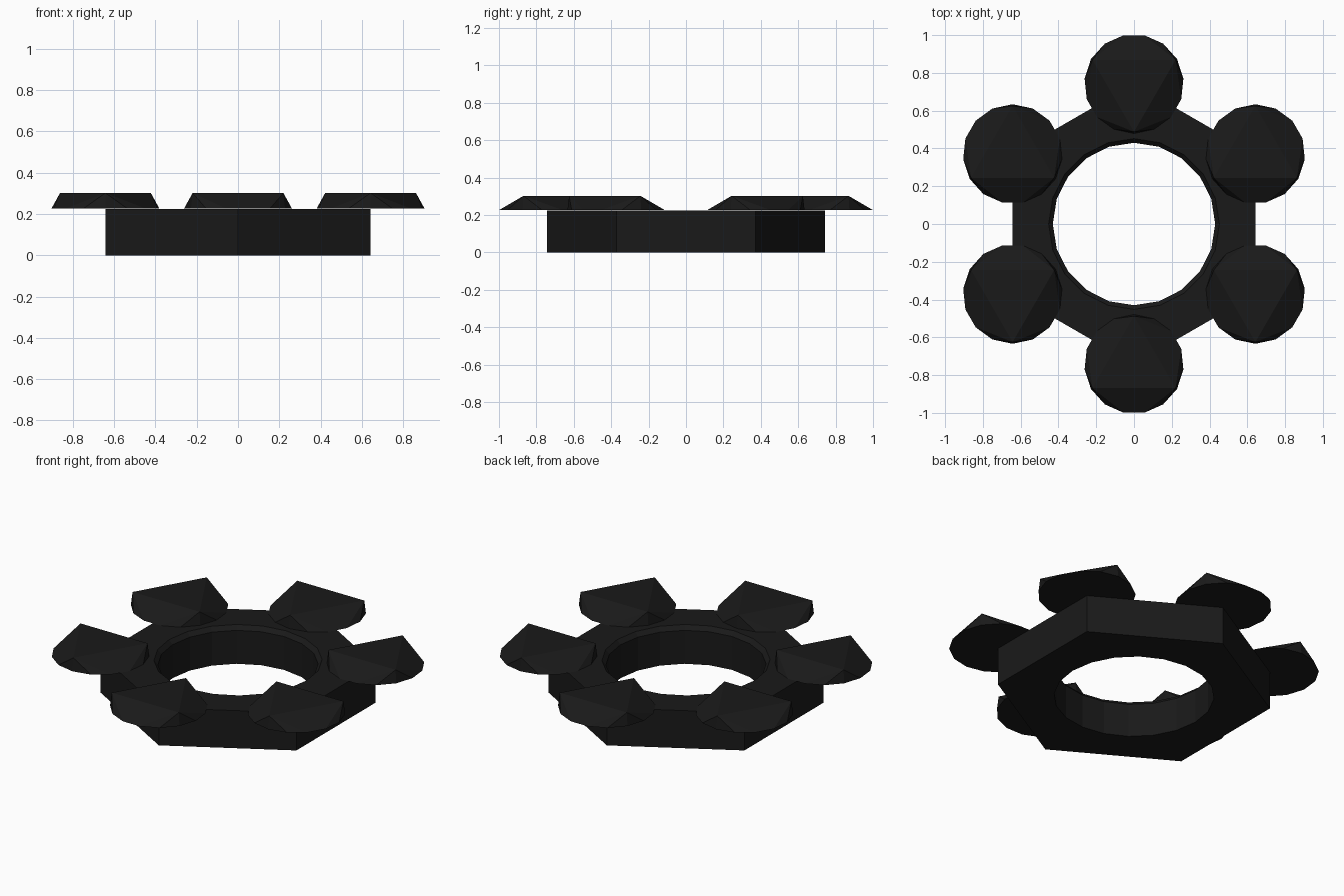
import bpy, bmesh
from math import sin, cos, pi, radians

if "Cube" in bpy.data.objects:
    bpy.data.objects.remove(bpy.data.objects["Cube"])

mat = bpy.data.materials.new("black")
mat.diffuse_color = (0.01, 0.01, 0.01, 1)
mat.use_nodes = True
mat.node_tree.nodes["Principled BSDF"].inputs["Base Color"].default_value = mat.diffuse_color

HEX_R, HOLE_R, HOLE_N = 0.742, 0.43, 20
NUT_TOP, HEAD_Z, HEAD_TOP = 0.223, 0.226, 0.302


def ring(n, r, z, start=0.0, c=(0, 0)):
    return [(c[0] + r * cos(start + 2 * pi * i / n),
             c[1] + r * sin(start + 2 * pi * i / n), z) for i in range(n)]


def finish(bm, name):
    bmesh.ops.recalc_face_normals(bm, faces=bm.faces[:])
    me = bpy.data.meshes.new(name)
    bm.to_mesh(me)
    bm.free()
    me.materials.append(mat)
    ob = bpy.data.objects.new(name, me)
    bpy.context.collection.objects.link(ob)
    return ob


# Hexagonal ring body with a chamfered round hole
bm = bmesh.new()


def loop(pts):
    vs = [bm.verts.new(p) for p in pts]
    return [bm.edges.new((vs[i], vs[(i + 1) % len(vs)])) for i in range(len(vs))]


hex_lo = loop(ring(6, HEX_R, 0, pi / 2))
hex_hi = loop(ring(6, HEX_R, NUT_TOP, pi / 2))
hole_lo = loop(ring(HOLE_N, HOLE_R, 0))
hole_mid = loop(ring(HOLE_N, HOLE_R, NUT_TOP - 0.025))
hole_hi = loop(ring(HOLE_N, HOLE_R + 0.022, NUT_TOP))
for a, b in ((hex_lo, hex_hi), (hole_lo, hole_mid), (hole_mid, hole_hi)):
    bmesh.ops.bridge_loops(bm, edges=a + b)
for a, b in ((hex_lo, hole_lo), (hex_hi, hole_hi)):
    bmesh.ops.triangle_fill(bm, edges=a + b, use_beauty=True)
finish(bm, "hex_ring")

# Six caps on the corners: round base blending into a triangular top
for k in range(6):
    a = radians(30 + 60 * k)
    c = (HEX_R * cos(a), HEX_R * sin(a))
    bm = bmesh.new()
    for p in (ring(15, 0.263, HEAD_Z, a + pi, c)
              + ring(3, 0.254, HEAD_TOP, a + pi, c)):
        bm.verts.new(p)
    bmesh.ops.convex_hull(bm, input=bm.verts[:])
    finish(bm, f"corner_cap_{k + 1}")
